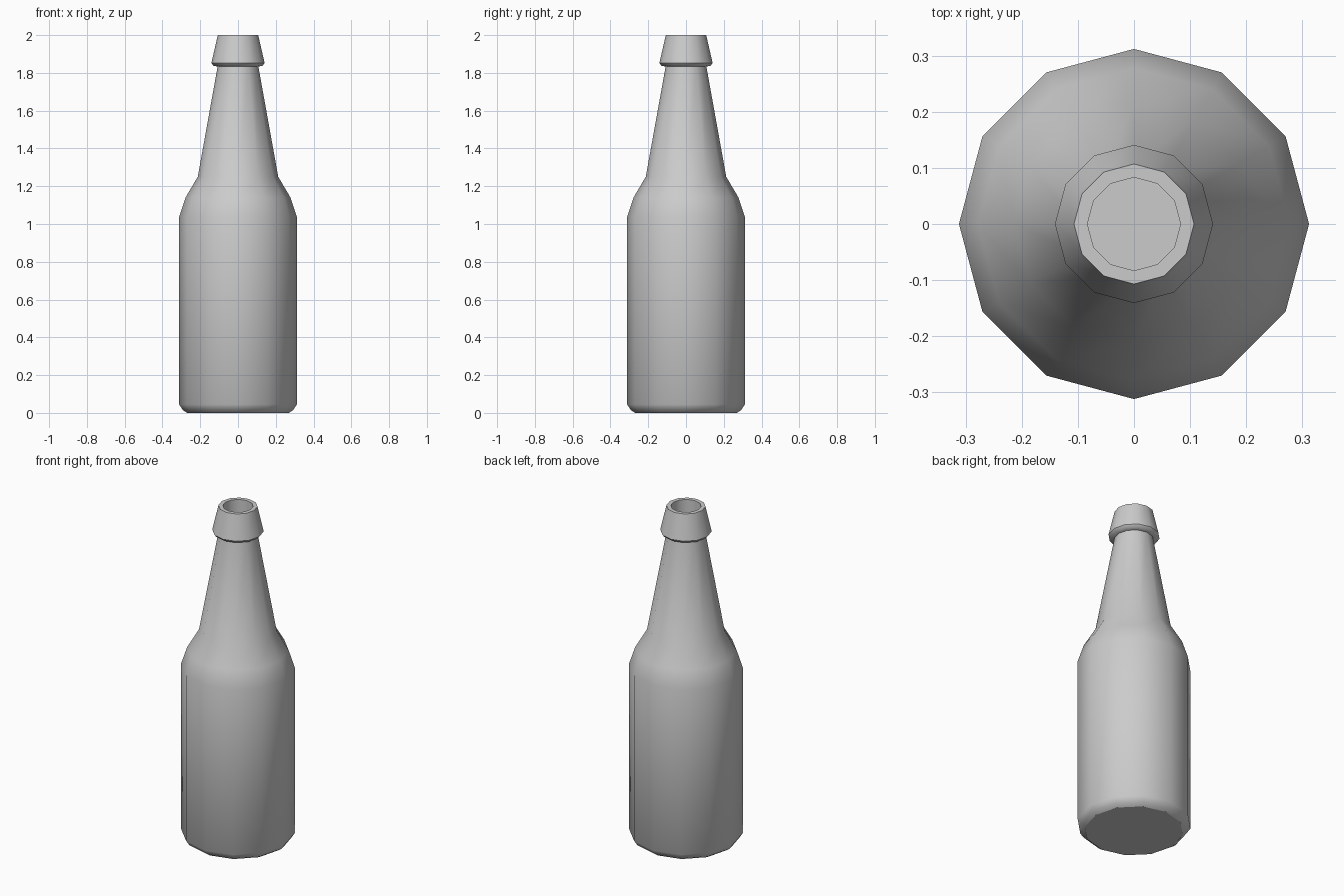
import bpy
import bmesh
import math

cube = bpy.data.objects.get("Cube")
if cube:
    bpy.data.objects.remove(cube, do_unlink=True)

SIDES = 12

# Single grey material
grey = bpy.data.materials.new("plain grey")
grey.use_nodes = True
colour = (0.6, 0.6, 0.6, 1)
grey.diffuse_color = colour
grey.node_tree.nodes["Principled BSDF"].inputs["Base Color"].default_value = colour


def lathe(name, profile, mat):
    """Revolve (radius, height) points into a closed low-poly solid."""
    bm = bmesh.new()
    rings = []
    for r, z in profile:
        angles = [math.tau * i / SIDES for i in range(SIDES)]
        rings.append([bm.verts.new((r * math.cos(a), r * math.sin(a), z)) for a in angles])
    for low, high in zip(rings, rings[1:]):
        for i in range(SIDES):
            j = (i + 1) % SIDES
            bm.faces.new((low[i], low[j], high[j], high[i]))
    bm.faces.new(rings[0][::-1])
    bm.faces.new(rings[-1])
    mesh = bpy.data.meshes.new(name)
    bm.to_mesh(mesh)
    bm.free()
    mesh.materials.append(mat)
    obj = bpy.data.objects.new(name, mesh)
    bpy.context.collection.objects.link(obj)
    bpy.ops.object.select_all(action="DESELECT")
    obj.select_set(True)
    bpy.context.view_layer.objects.active = obj
    bpy.ops.object.shade_smooth_by_angle(angle=math.radians(40))
    # Keep the end caps flat
    for face in mesh.polygons:
        if len(face.vertices) == SIDES:
            face.use_smooth = False
    return obj


base = [(0.27, 0), (0.292, 0.015), (0.312, 0.045)]
shoulder = [(0.312, 1.037), (0.278, 1.14), (0.213, 1.25)]
neck_top = [(0.108, 1.833)]
lip = [(0.13, 1.838), (0.141, 1.852), (0.107, 2.0)]
bore = [(0.083, 2.0), (0.083, 1.25)]

lathe("bottle", base + shoulder + neck_top + lip + bore, grey)
